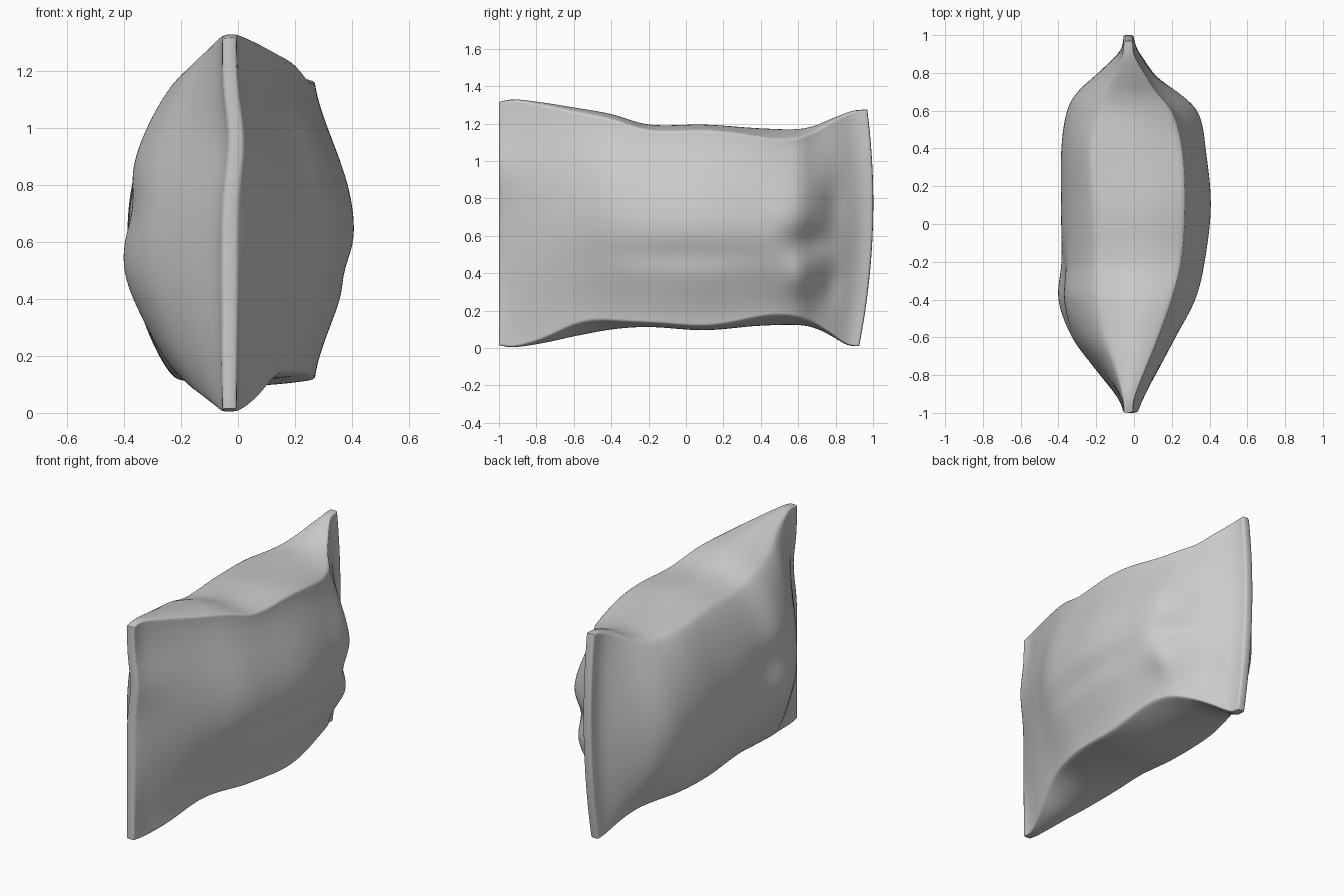
import bpy, bmesh, math

if "Cube" in bpy.data.objects:
    bpy.data.objects.remove(bpy.data.objects["Cube"])

# Key stations along the pouch, seam to seam
Y  = [-1, -.93, -.75, -.6, -.4, -.2, .1, .4, .6, .7, .8, .92, 1]
LM = [-.055, -.08, -.22, -.33, -.40, -.387, -.387, -.385, -.355, -.30, -.19, -.07, -.055]   # left belly
RM = [-.005, .04, .14, .22, .325, .375, .408, .38, .345, .24, .12, .02, -.005]              # right belly
LT = [-.055, -.057, -.10, -.15, -.19, -.20, -.21, -.225, -.18, -.14, -.10, -.06, -.055]     # left fold
RT = [-.005, .0, .07, .13, .20, .25, .27, .255, .20, .12, .06, .0, -.005]                   # right fold
ZT = [1.315, 1.33, 1.31, 1.285, 1.25, 1.195, 1.195, 1.175, 1.17, 1.19, 1.23, 1.27, 1.275]   # top
ZB = [.015, .003, .03, .065, .10, .112, .095, .12, .125, .11, .07, .015, .01]               # bottom


def sample(tab, y):
    """Smooth (Hermite) lookup in a table over Y."""
    i = max(j for j in range(len(Y) - 1) if Y[j] <= y + 1e-9)
    slope = lambda k: ((tab[min(k + 1, 12)] - tab[max(k - 1, 0)]) /
                       (Y[min(k + 1, 12)] - Y[max(k - 1, 0)]))
    h = Y[i + 1] - Y[i]
    t = (y - Y[i]) / h
    return ((2*t**3 - 3*t*t + 1) * tab[i] + (t**3 - 2*t*t + t) * h * slope(i)
            + (3*t*t - 2*t**3) * tab[i + 1] + (t**3 - t*t) * h * slope(i + 1))


def bump(v, c, w):
    return math.exp(-((v - c) / w) ** 2)


NS, NT = 26, 10          # segments up each side, across top and bottom


def ring(y):
    lm, rm, lt, rt, zt, zb = (sample(t, y) for t in (LM, RM, LT, RT, ZT, ZB))
    full = max(0, 1 - y * y)
    drop_t = .03 * full + .03 * bump(y, .52, .2)
    drop_l = .04 * full + .03 * bump(y, -.5, .25)
    drop_b = .02 * full + .035 * bump(y, .5, .22) + .05 * bump(y, -.55, .2)
    pts = []

    def side(t, right):
        s = math.sin(math.pi * t)
        z_lo = zb + (drop_b if right else .02 * full)
        z_hi = zt - (drop_t if right else drop_l)
        z = z_lo + (z_hi - z_lo) * t
        if right:
            x = rt + (rm - rt) * s ** 1.5
            # creases pinched into the right panel near the back seam
            x -= .065 * bump(y, .66, .12) * bump(z, .57, .08)
            x += .03 * bump(y, .62, .09) * bump(z, .38, .09)
            x -= .025 * bump(y, .78, .06) * (bump(z, .75, .12) + bump(z, .35, .12))
            x -= .02 * bump(y, 0, .4) * bump(z, .5, .06)
        else:
            x = lt + (lm - lt) * s ** .75
            # shallow dent above the fullest point of the left panel
            x += .03 * bump(y, -.35, .2) * bump(z, .72, .1)
            x -= .015 * bump(y, -.4, .2) * bump(z, .48, .12)
        return x, z

    def panel(a, b, dome):
        for k in range(1, NT):
            u = k / NT
            pts.append((a[0] + (b[0] - a[0]) * u,
                        a[1] + (b[1] - a[1]) * u + dome * math.sin(math.pi * u)))

    ts = [.5 - .5 * math.cos(math.pi * k / NS) * (1 - .15 * math.sin(math.pi * k / NS))
          for k in range(NS + 1)]
    pts += [side(t, True) for t in ts]
    panel(side(1, True), side(1, False), (drop_t + drop_l) / 2)
    pts += [side(t, False) for t in reversed(ts)]
    panel(side(0, False), side(0, True), -(drop_b + .02 * full) / 2)

    out = []
    for x, z in pts:
        t = (z - .65) / .62
        x += .025 * bump(z, .95, .15) * max(0, -y) ** 4          # wavy front seam
        yy = y - max(0, y) ** 3 * (.05 * t * t - .02 * t)        # bowed back seam
        out.append((x, yy, z))
    return out


# Pouch: loft the rings from the front seam to the back seam
bm = bmesh.new()
N = 56
stations = [-1, -.99] + [-.99 + 1.98 * k / N for k in range(1, N)] + [.99, 1]
rings = [[bm.verts.new(p) for p in ring(y)] for y in stations]
n = len(rings[0])
for a, b in zip(rings, rings[1:]):
    for i in range(n):
        j = (i + 1) % n
        bm.faces.new((a[i], a[j], b[j], b[i]))

# Seam end strips
for r in (rings[0], rings[-1]):
    left0 = NS + NT                     # index of the left panel's top point
    for k in range(NS):
        bm.faces.new((r[k], r[k + 1], r[left0 + NS - k - 1], r[left0 + NS - k]))
    bm.faces.new(r[NS:left0 + 1])
    bm.faces.new(r[left0 + NS:] + [r[0]])
bmesh.ops.recalc_face_normals(bm, faces=bm.faces)

mesh = bpy.data.meshes.new("pouch")
bm.to_mesh(mesh)
bm.free()
pouch = bpy.data.objects.new("pouch", mesh)
bpy.context.collection.objects.link(pouch)
for p in mesh.polygons:
    p.use_smooth = True
sub = pouch.modifiers.new("soften", 'SUBSURF')
sub.levels = sub.render_levels = 1
